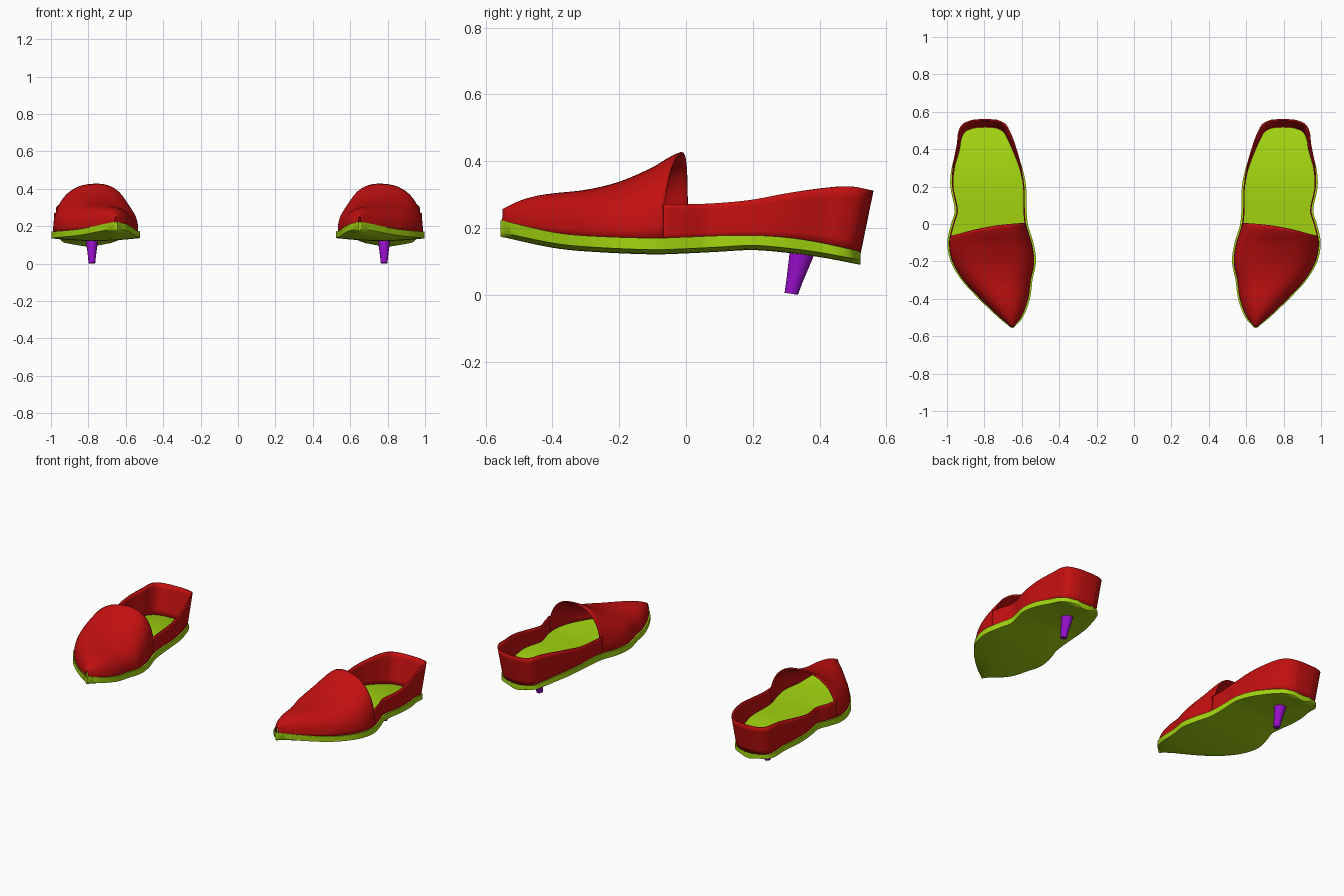
import bpy, bmesh, math

if "Cube" in bpy.data.objects:
    bpy.data.objects.remove(bpy.data.objects["Cube"])

# ---------- profiles along the shoe: y station -> value ----------
INNER = [(-.555, .643), (-.5, .595), (-.4, .557), (-.3, .543), (-.2, .524), (-.1, .538), (0, .568),
         (.1, .575), (.2, .577), (.3, .597), (.4, .635), (.46, .663), (.5, .69), (.522, .74)]
OUTER = [(-.555, .657), (-.5, .725), (-.4, .83), (-.3, .922), (-.2, .98), (-.1, .998), (0, .978),
         (.07, .958), (.2, .982), (.3, .975), (.4, .948), (.46, .937), (.5, .91), (.522, .85)]
SOLE_TOP = [(-.555, .224), (-.4, .188), (-.3, .177), (-.1, .17), (0, .173), (.1, .177),
            (.2, .178), (.3, .172), (.4, .157), (.522, .13)]
SOLE_LOW = [(-.555, .188), (-.4, .155), (-.3, .144), (-.1, .135), (0, .138), (.1, .143),
            (.2, .148), (.3, .14), (.4, .127), (.522, .104)]
VAMP_TOP = [(-.555, .25), (-.5, .277), (-.45, .292), (-.4, .3), (-.3, .311), (-.2, .335),
            (-.1, .378), (-.05, .408), (-.015, .424), (.02, .424)]
WALL_TOP = [(-.1, .272), (0, .271), (.1, .275), (.2, .285), (.3, .305), (.4, .321), (.46, .324), (.522, .312)]


def curve(t, y):
    """Smooth interpolation through a profile."""
    y = min(max(y, t[0][0]), t[-1][0])
    i = next((k for k in range(len(t) - 1) if y <= t[k + 1][0]), len(t) - 2)

    def slope(k):
        a, b = t[max(k - 1, 0)], t[min(k + 1, len(t) - 1)]
        return (b[1] - a[1]) / (b[0] - a[0])
    (y0, v0), (y1, v1) = t[i], t[i + 1]
    h = y1 - y0
    s = (y - y0) / h
    return ((2*s**3 - 3*s**2 + 1) * v0 + (s**3 - 2*s**2 + s) * h * slope(i)
            + (3*s**2 - 2*s**3) * v1 + (s**3 - s**2) * h * slope(i + 1))


def material(name, rgb):
    m = bpy.data.materials.new(name)
    m.diffuse_color = (*rgb, 1)
    m.use_nodes = True
    m.node_tree.nodes["Principled BSDF"].inputs["Base Color"].default_value = m.diffuse_color
    return m


red = material("red", (.55, .005, .005))
lime = material("lime", (.37, .67, .005))
purple = material("purple", (.31, .005, .6))


def loft(name, rows, mat, closed=False, thickness=0, angle=40):
    """Skin rows of points, thicken if open, and mirror to the other shoe."""
    bm = bmesh.new()
    vs = [[bm.verts.new(p) for p in r] for r in rows]
    n = len(rows[0])
    for a, b in zip(vs, vs[1:]):
        for j in range(n if closed else n - 1):
            k = (j + 1) % n
            bm.faces.new((a[j], a[k], b[k], b[j]))
    if closed:
        bm.faces.new(vs[0])
        bm.faces.new(vs[-1])
    bmesh.ops.recalc_face_normals(bm, faces=bm.faces)
    me = bpy.data.meshes.new(name)
    bm.to_mesh(me)
    bm.free()
    me.materials.append(mat)
    ob = bpy.data.objects.new(name, me)
    bpy.context.collection.objects.link(ob)
    bpy.context.view_layer.objects.active = ob
    ob.select_set(True)
    bpy.ops.object.shade_smooth_by_angle(angle=math.radians(angle))
    ob.select_set(False)
    if thickness:
        s = ob.modifiers.new("thickness", 'SOLIDIFY')
        s.thickness, s.offset = thickness, 0
    m = ob.modifiers.new("other_shoe", 'MIRROR')
    m.use_mirror_merge = False
    return ob


# ---------- sole: flat insole on top, slightly bellied underside ----------
COLS = 12
rows = []
for i in range(61):
    y = -.0165 - .5385 * math.cos(math.pi * i / 60)
    a, b = curve(INNER, y), curve(OUTER, y)
    us = [j / COLS for j in range(COLS + 1)]
    top = [(a + (b - a) * u, y, curve(SOLE_TOP, y)) for u in us]
    low = [(a + (b - a) * u, y, curve(SOLE_LOW, y) - .014 * math.sin(math.pi * u)) for u in us]
    rows.append(top + low[::-1])
loft("sole", rows, lime, closed=True)

# ---------- vamp: domed toe cover with a slanted opening ----------
INSET = .013
rows = []
for i in range(37):
    v = i / 36
    row = []
    for j in range(33):
        ang = math.pi * j / 32
        co, s = math.cos(ang), max(math.sin(ang), 0)
        p = 1 - .23 * min(1, v * 2)          # sharper section near the toe
        c = .5 - .5 * math.copysign(abs(co) ** p, co)
        cut = .005 - .01 * c - .06 * c * c
        y = -.548 + v * (cut + .548)
        a, b = curve(INNER, y), curve(OUTER, y)
        d = min(INSET, (b - a) * .2)
        base = curve(SOLE_TOP, y) - .004
        row.append((a + d + (b - a - 2 * d) * c, y, base + (curve(VAMP_TOP, y) - base) * s ** p))
    rows.append(row)
loft("vamp", rows, red, thickness=.007)

# ---------- heel wall: low band around the back, leaning backwards ----------
BACK = .516
path = []
for k in range(49):
    y = -.005 + (BACK + .005) * math.sin(math.pi / 2 * k / 48)
    path.append((curve(INNER, y) + INSET, y))
xa, xb = path[-1][0], curve(OUTER, BACK) - INSET
path += [(xa + (xb - xa) * k / 8, BACK + .004 * math.sin(math.pi * k / 8)) for k in range(1, 8)]
for k in range(49):
    y = -.068 + (BACK + .068) * math.cos(math.pi / 2 * k / 48)
    path.append((curve(OUTER, y) - INSET, y))
rows = []
for r in range(7):
    t = r / 6
    row = []
    for x, y in path:
        f = min(max((y - .2) / .32, 0), 1)
        lean = f * f * (3 - 2 * f) * t
        z0, z1 = curve(SOLE_TOP, y) - .004, curve(WALL_TOP, y)
        row.append((x + (x - .79) * .09 * lean, y + .038 * lean, z0 + (z1 - z0) * t))
    rows.append(row)
loft("heel_wall", rows, red, thickness=.007)

# ---------- heel: slim tapered peg raked forwards ----------
SIDES = 16
rows = []
for cy, rx, ry, z, tilt in ((.315, .018, .02, .003, -.003), (.325, .0215, .025, .04, 0), (.355, .036, .042, .15, 0)):
    rows.append([(.781 + rx * math.cos(q), cy + ry * math.sin(q), z + tilt * math.sin(q))
                 for q in (2 * math.pi * k / SIDES for k in range(SIDES))])
loft("heel", rows, purple, closed=True)
